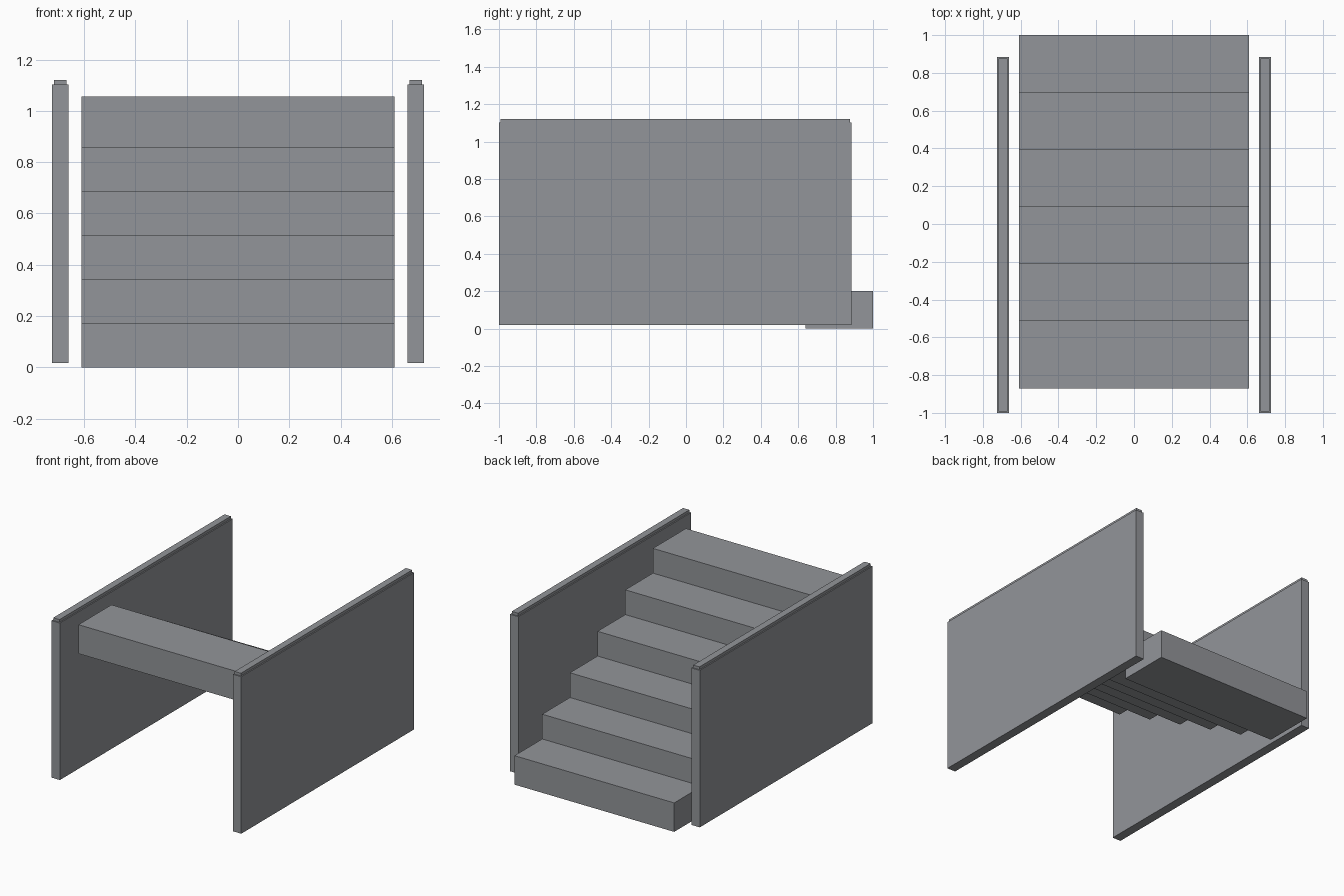
import bpy

if "Cube" in bpy.data.objects:
    bpy.data.objects.remove(bpy.data.objects["Cube"])

grey = bpy.data.materials.new("concrete_grey")
grey.diffuse_color = (0.29, 0.30, 0.32, 1)
grey.use_nodes = True
grey.node_tree.nodes["Principled BSDF"].inputs["Base Color"].default_value = grey.diffuse_color


def box(name, x, y, z):
    """Box from (min, max) ranges on each axis."""
    verts = [(a, b, c) for a in x for b in y for c in z]
    faces = [(0, 1, 3, 2), (4, 6, 7, 5), (0, 4, 5, 1),
             (2, 3, 7, 6), (0, 2, 6, 4), (1, 5, 7, 3)]
    mesh = bpy.data.meshes.new(name)
    mesh.from_pydata(verts, [], faces)
    mesh.materials.append(grey)
    obj = bpy.data.objects.new(name, mesh)
    bpy.context.collection.objects.link(obj)
    return obj


# Six overlapping step slabs climbing from the back to the front
STEPS, RUN, RISE = 6, 0.302, 0.171
for i in range(STEPS):
    y0, z0 = 0.64 - RUN * i, RISE * i
    box(f"step_{i + 1}", (-0.61, 0.61), (y0, y0 + 0.36), (z0, z0 + 0.20))

# Side walls, each with a narrower cap along the top
for side, s in (("left", -1), ("right", 1)):
    wall_x = sorted((s * 0.661, s * 0.725))
    cap_x = sorted((s * 0.669, s * 0.717))
    box(f"{side}_wall", wall_x, (-1.0, 0.885), (0.018, 1.102))
    box(f"{side}_wall_cap", cap_x, (-0.992, 0.877), (1.102, 1.121))
